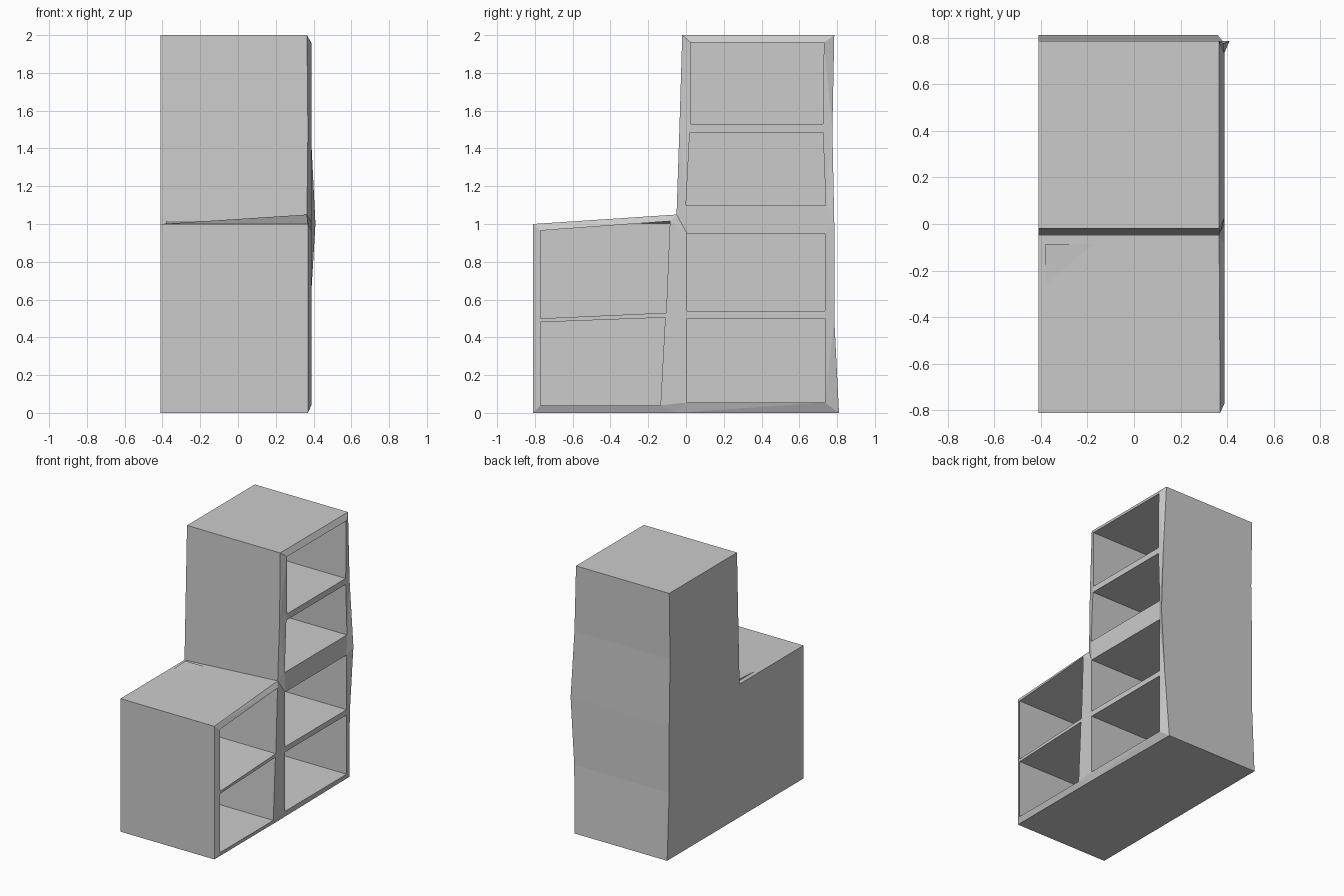
import bpy, bmesh
from mathutils import Vector

if "Cube" in bpy.data.objects:
    bpy.data.objects.remove(bpy.data.objects["Cube"])

BACK, INNER = -0.41, -0.38

# stepped outline of the open side: (y, z, x)
outline = [(-.81, 0, .37), (-.06, 0, .37), (.81, 0, .36), (.785, .5, .38),
           (.785, 1, .41), (.775, 1.5, .385), (.785, 2, .365), (-.02, 2, .365),
           (-.035, 1.5, .37), (-.05, 1.05, .365), (-.81, 1, .37)]

# six slightly crooked cubby openings: corners (y, z)
cubbies = [
    [(.025, 1.53), (.725, 1.53), (.73, 1.96), (.025, 1.96)],
    [(0, 1.10), (.74, 1.10), (.725, 1.485), (.02, 1.485)],
    [(.005, .54), (.735, .54), (.735, .95), (.005, .95)],
    [(.005, .055), (.735, .055), (.735, .50), (.005, .50)],
    [(-.77, .50), (-.105, .53), (-.085, 1.015), (-.77, .965)],
    [(-.77, .04), (-.135, .04), (-.11, .505), (-.77, .48)],
]

bm = bmesh.new()


def loop(points):
    """Closed edge loop in the x = 0 plane."""
    verts = [bm.verts.new((0, y, z)) for y, z in points]
    edges = [bm.edges.new((verts[i - 1], verts[i])) for i in range(len(verts))]
    return verts, edges


def walls(front, back):
    """Bridge two rings and cap the far one."""
    for i in range(len(front)):
        bm.faces.new((front[i - 1], front[i], back[i], back[i - 1]))
    bm.faces.new(back)


# open front frame with six holes
outer, edges = loop([(y, z) for y, z, x in outline])
holes = []
for c in cubbies:
    v, e = loop(c)
    holes.append(v)
    edges += e
bmesh.ops.triangle_fill(bm, use_beauty=True, edges=edges, normal=Vector((1, 0, 0)))

# rim sits a little behind the hole edges
for v, p in zip(outer, outline):
    v.co.x = p[2]
for h in holes:
    for v in h:
        v.co.x = 0.388

# outer shell, with a level step at the closed side
back = [bm.verts.new((BACK, v.co.y, 1.0 if abs(v.co.z - 1.05) < .01 else v.co.z)) for v in outer]
walls(outer, back)

# cubby interiors
for h in holes:
    walls(h, [bm.verts.new((INNER, v.co.y, v.co.z)) for v in h])

bmesh.ops.recalc_face_normals(bm, faces=bm.faces)
mesh = bpy.data.meshes.new("stepped_cubby_shelf")
bm.to_mesh(mesh)
bm.free()
bpy.context.collection.objects.link(bpy.data.objects.new("stepped_cubby_shelf", mesh))
